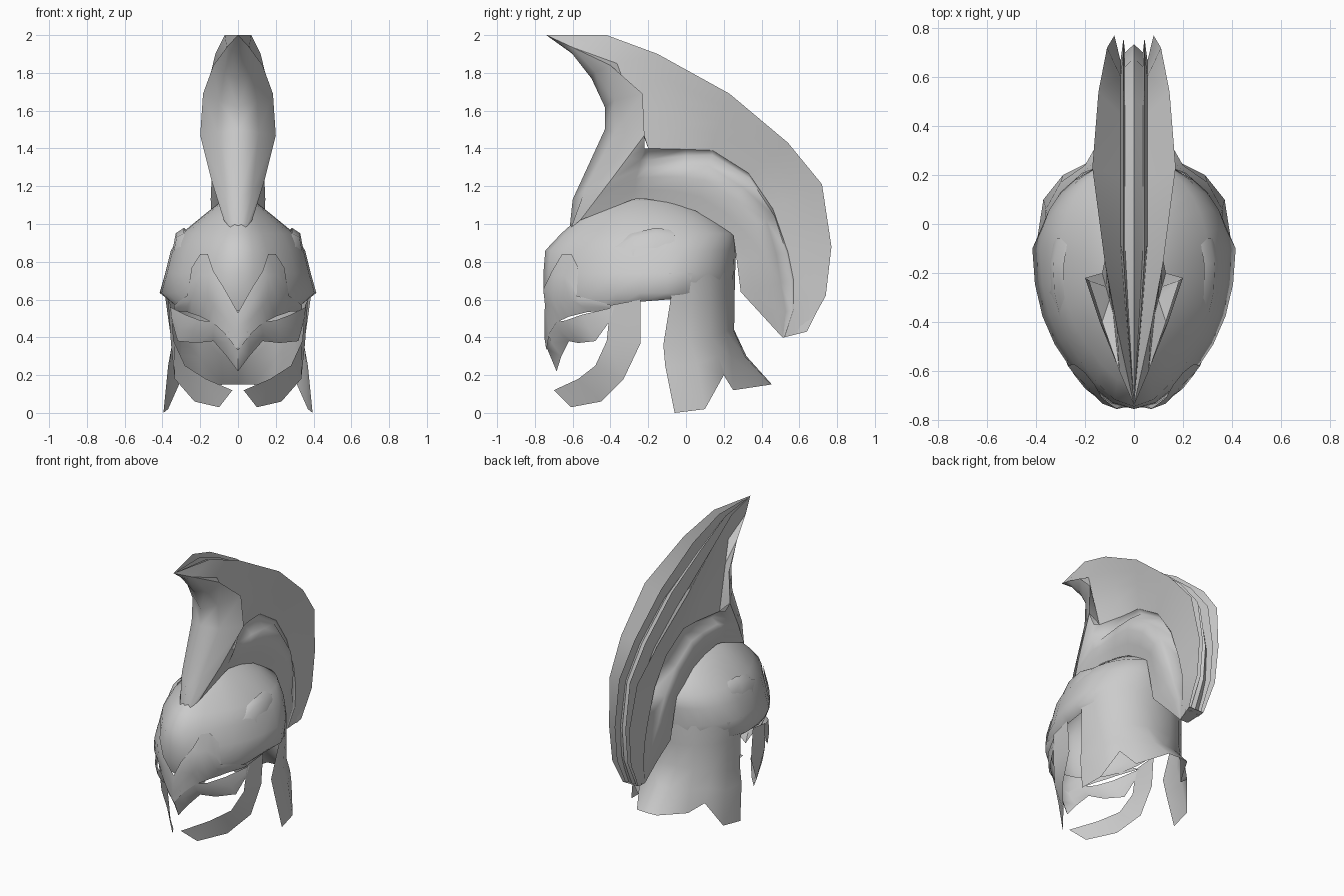
import bpy, bmesh, math
from mathutils import Vector

steel = bpy.data.materials.new("light grey metal")
steel.diffuse_color = (0.6, 0.6, 0.6, 1)


def sheet(name, rows, ref, angle=40):
    """Thin plate lofted through rows of points, mirrored over x = 0, facing away from ref."""
    bm = bmesh.new()
    grid = [[bm.verts.new(p) for p in row] for row in rows]
    for a, b in zip(grid, grid[1:]):
        for i in range(len(a) - 1):
            bm.faces.new((a[i], a[i + 1], b[i + 1], b[i]))
    bmesh.ops.remove_doubles(bm, verts=bm.verts, dist=0.0005)
    ref = Vector(ref)
    if sum(f.normal.dot(f.calc_center_median() - ref) * f.calc_area()
           for f in bm.faces if not f.normal_update()) < 0:
        bmesh.ops.reverse_faces(bm, faces=bm.faces)
    me = bpy.data.meshes.new(name)
    bm.to_mesh(me)
    bm.free()
    me.materials.append(steel)
    ob = bpy.data.objects.new(name, me)
    bpy.context.collection.objects.link(ob)
    mod = ob.modifiers.new("mirror", 'MIRROR')
    mod.use_clip = True
    mod.merge_threshold = 0.001
    bpy.ops.object.select_all(action='DESELECT')
    ob.select_set(True)
    bpy.context.view_layer.objects.active = ob
    bpy.ops.object.modifier_apply(modifier="mirror")
    bpy.ops.object.shade_smooth_by_angle(angle=math.radians(angle))
    return ob


def mix(a, b, t):
    return tuple(p + (q - p) * t for p, q in zip(a, b))


# Dome rings: height, half width, front y, back y, y of the widest point
RINGS = [(0.54, 0.365, -0.725, 0.25, -0.10), (0.635, 0.415, -0.755, 0.25, -0.10),
         (0.74, 0.385, -0.755, 0.26, -0.10), (0.86, 0.355, -0.745, 0.265, -0.10),
         (0.95, 0.30, -0.66, 0.265, -0.12), (1.04, 0.19, -0.56, 0.14, -0.16),
         (1.12, 0.09, -0.42, 0.0, -0.2), (1.15, 0.0, -0.25, -0.25, -0.25)]


def ring_point(ring, a):
    z, w, yf, yb, ym = ring
    c = math.cos(a)
    x = w * math.sin(a)
    if c > 0:  # the front half is pointed, more so higher up
        point = min(0.10, max(0.04, 0.04 + 0.25 * (z - 0.6)))
        y = ym + c * (yf - ym) * (1 - point * math.sin(2 * a) ** 2)
    else:      # the back half tucks in at the bottom, inside the neck guard
        y = ym - c * (yb - ym)
        x *= 1 - (0.09 if z < 0.7 else 0) * min(1, -3 * c)
    if ring is RINGS[0]:
        z += 0.06 * math.sin(a) ** 8 if c > 0 else 0.06
    return (x, y, z)


def dome_front(x, z, off):
    """Point just outside the front of the dome."""
    r = RINGS[0]
    for lo, hi in zip(RINGS, RINGS[1:]):
        if lo[0] <= z <= hi[0]:
            r = mix(lo, hi, (z - lo[0]) / (hi[0] - lo[0]))
    return (x, ring_point(r, math.asin(min(1, x / r[1])))[1] - off, z)


CENTER = (0, -0.2, 0.6)
sheet("dome", [[ring_point(r, math.pi * i / 14) for i in range(15)] for r in RINGS], CENTER, 75)

# Side ridges on the dome
sheet("side_ridge", [
    [(0.26, -0.42, 0.87), (0.285, -0.29, 0.95), (0.285, -0.16, 0.98), (0.27, -0.06, 0.965)],
    [(0.295, -0.41, 0.86), (0.325, -0.28, 0.93), (0.33, -0.16, 0.95), (0.31, -0.06, 0.94)],
    [(0.32, -0.40, 0.79), (0.345, -0.28, 0.83), (0.348, -0.16, 0.85), (0.33, -0.06, 0.88)]], CENTER, 75)

# Neck guard with side flaps and flared back
top = [ring_point(RINGS[2], math.radians(d)) for d in (92, 110, 128, 148, 166, 180)]
sheet("neck_guard", [
    top,
    [(0.385, -0.08, 0.61), (0.355, 0.03, 0.60), (0.30, 0.13, 0.60), (0.21, 0.21, 0.60), (0.1, 0.25, 0.60), (0, 0.257, 0.60)],
    [(0.35, -0.12, 0.36), (0.35, 0.02, 0.38), (0.30, 0.13, 0.40), (0.21, 0.21, 0.43), (0.1, 0.25, 0.44), (0, 0.255, 0.44)],
    [(0.37, -0.11, 0.25), (0.36, 0.06, 0.26), (0.30, 0.17, 0.30), (0.20, 0.24, 0.29), (0.09, 0.31, 0.30), (0, 0.32, 0.30)],
    [(0.395, -0.06, 0.0), (0.37, 0.10, 0.02), (0.29, 0.20, 0.20), (0.19, 0.25, 0.12), (0.08, 0.45, 0.15), (0, 0.455, 0.15)],
], (0, 0, 0.5), 75)

# Raised brow plate: x, top z, bottom z
brow = [(0, 0.53, 0.33), (0.07, 0.655, 0.42), (0.13, 0.75, 0.475), (0.16, 0.84, 0.49),
        (0.20, 0.84, 0.51), (0.245, 0.77, 0.525), (0.27, 0.62, 0.535), (0.34, 0.57, 0.54)]
sheet("brow_plate", [[dome_front(x, zt + (zb - zt) * t, 0.014 + 0.012 * math.sin(math.pi * t))
                      for x, zt, zb in brow] for t in (0, 0.33, 0.67, 1)], CENTER)

# Face guard with pointed tip
sheet("face_guard", [
    [(0, -0.745, 0.44), (0.05, -0.735, 0.43), (0.12, -0.69, 0.48), (0.20, -0.635, 0.49), (0.28, -0.55, 0.52), (0.36, -0.38, 0.56)],
    [(0, -0.735, 0.34), (0.06, -0.71, 0.37), (0.13, -0.665, 0.43), (0.22, -0.61, 0.43), (0.31, -0.51, 0.44), (0.355, -0.39, 0.53)],
    [(0, -0.685, 0.22), (0.06, -0.66, 0.30), (0.13, -0.62, 0.38), (0.22, -0.57, 0.37), (0.32, -0.48, 0.38), (0.35, -0.40, 0.49)],
], CENTER)

# Curved cheek guards
cheek = [((0.355, -0.40, 0.57), (0.37, -0.24, 0.60)), ((0.34, -0.42, 0.38), (0.355, -0.24, 0.37)),
         ((0.28, -0.48, 0.25), (0.335, -0.33, 0.18)), ((0.17, -0.57, 0.18), (0.23, -0.45, 0.06)),
         ((0.03, -0.70, 0.12), (0.10, -0.61, 0.03))]
sheet("cheek_guard", [[a, b] for a, b in cheek], CENTER)

# Front sheet of the crest: centre line (y, z) and side edge (x, y, z)
spine = [(-0.62, 0.94), (-0.60, 1.13), (-0.43, 1.50), (-0.43, 1.62), (-0.50, 1.77), (-0.60, 1.90), (-0.74, 2.0)]
edge = [(0.075, -0.56, 1.02), (0.14, -0.40, 1.23), (0.20, -0.22, 1.47), (0.185, -0.23, 1.69),
        (0.13, -0.40, 1.84), (0.06, -0.60, 1.935), (0, -0.74, 2.0)]
rows = []
for (y, z), e in zip(spine, edge):
    m = mix((0, y, z), e, 0.5)
    rows.append([(0, y, z), (m[0] * 1.1, m[1] - 0.25 * e[0], m[2]), e])
sheet("crest_front", rows, (0, 0.3, 1.4), 100)

# Crest side walls flare from a narrow rim to a wide outer edge
rim = [(0.13, -0.20, 1.40), (0.09, 0.0, 1.395), (0.08, 0.14, 1.39), (0.075, 0.33, 1.27),
       (0.07, 0.46, 1.08), (0.07, 0.54, 0.85), (0.065, 0.57, 0.70), (0.06, 0.57, 0.55), (0.035, 0.52, 0.40)]
outer = [(0.07, -0.42, 2.0), (0.12, -0.15, 1.90), (0.17, 0.23, 1.69), (0.145, 0.54, 1.43),
         (0.11, 0.72, 1.21), (0.08, 0.77, 0.88), (0.075, 0.74, 0.62), (0.07, 0.69, 0.53), (0.06, 0.64, 0.43)]
walls = [edge[2:]] + [[mix(r, o, t / 4) for t in range(5)] for r, o in zip(rim, outer)]
sheet("crest_side", walls, (0, 0, 1.3))

# Folded fins between the two walls: x, depth toward the rim
folds = [(0.055, 0.45), (0.043, 0.05), (0.036, 0.3), (0, 0.16)]
rows = [[edge[6]] * 5]
for i, (r, o) in enumerate(zip(rim, outer)):
    k = 0.6 if i == 0 else 1
    rows.append([o] + [(x * k,) + mix(o, r, d * k)[1:] for x, d in folds])
sheet("crest_fins", rows, (0, 0, 1.0), 30)

# Crest holder: base on the dome, bulging tube, recess under the rim
base = [(0.085, -0.23, 1.135), (0.085, -0.10, 1.115), (0.09, 0.05, 1.07), (0.10, 0.16, 1.0),
        (0.10, 0.25, 0.94), (0.09, 0.27, 0.80), (0.08, 0.29, 0.64), (0.05, 0.40, 0.52), (0.03, 0.51, 0.40)]
recess = [(0.065, -0.20, 1.34), (0.05, 0.0, 1.36), (0.05, 0.14, 1.365), (0.05, 0.34, 1.24),
          (0.05, 0.47, 1.04), (0.05, 0.53, 0.85), (0.05, 0.555, 0.70), (0.05, 0.56, 0.54), (0.03, 0.515, 0.40)]
rows = [[edge[0], mix(edge[0], edge[1], 0.33), mix(edge[0], edge[1], 0.67), edge[1], mix(edge[1], edge[2], 0.5), edge[2]],
        [(0.09, -0.28, 1.13), (0.105, -0.27, 1.18), (0.13, -0.265, 1.24), (0.145, -0.25, 1.29),
         (0.155, -0.24, 1.34), (0.16, -0.22, 1.40)]]
for i, (b, c, l) in enumerate(zip(base, recess, rim)):
    g = (0.045, 0.07, 0.08, 0.08, 0.075, 0.06, 0.03, 0.01, 0)[i]
    bulge = [(m[0] + g * k, m[1], m[2]) for m, k in
             ((mix(b, c, 0.25), 0.4), (mix(b, c, 0.55), 0.9), (mix(b, c, 0.8), 0.9))]
    rows.append([b, *bulge, c, l])
sheet("crest_holder", rows, (0, 0.1, 1.1), 120)

# Underside of the crest tail, closing the gap between both sides
sheet("crest_tail", [[(0, b[1], b[2]), b] for b in (*base[6:], outer[8])], (0, 0.5, 0.9))
